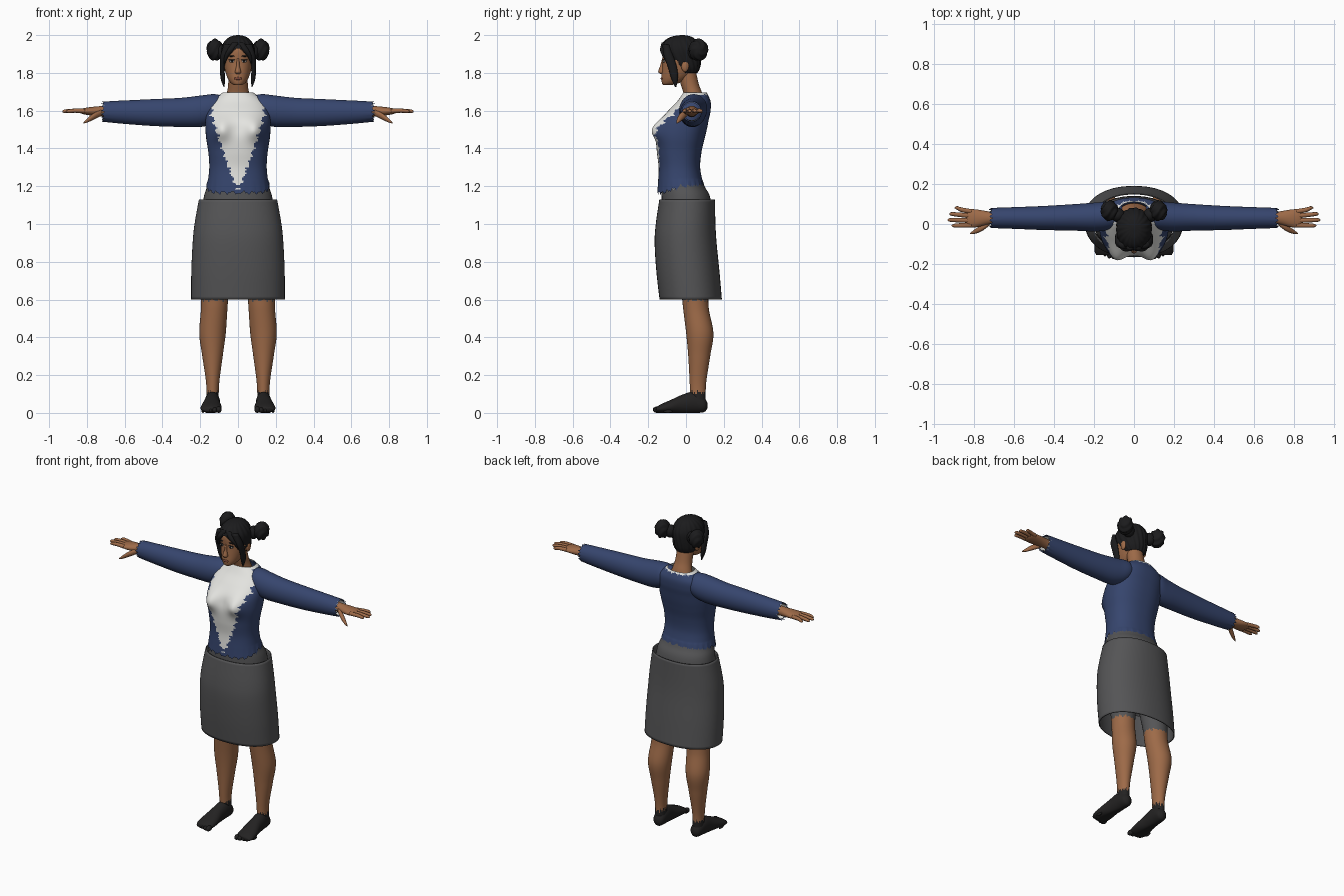
import bpy, bmesh, math
from mathutils import Vector

cube = bpy.data.objects.get("Cube")
if cube:
    bpy.data.objects.remove(cube, do_unlink=True)


def material(name, r, g, b):
    m = bpy.data.materials.new(name)
    m.use_nodes = True
    m.diffuse_color = (r, g, b, 1)
    shader = next(n for n in m.node_tree.nodes if n.type == 'BSDF_PRINCIPLED')
    shader.inputs["Base Color"].default_value = (r, g, b, 1)
    shader.inputs["Roughness"].default_value = 0.8
    return m


skin = material("brown skin", .34, .145, .065)
lips = material("dark lips", .2, .065, .04)
navy = material("navy cloth", .037, .06, .155)
white = material("white cloth", .78, .78, .75)
grey = material("grey cloth", .09, .09, .093)
black = material("black hair", .011, .011, .012)
shoe = material("black sock", .017, .016, .016)
eye_white = material("eye white", .5, .46, .42)


def spline(rows, steps):
    """Catmull-Rom through the section rows."""
    out = []
    for i in range(len(rows) - 1):
        p = [rows[max(i - 1, 0)], rows[i], rows[i + 1], rows[min(i + 2, len(rows) - 1)]]
        for k in range(steps):
            t = k / steps
            out.append([b + .5 * t * (c - a + t * (2 * a - 5 * b + 4 * c - d + t * (3 * (b - c) + d - a)))
                        for a, b, c, d in zip(*p)])
    return out + [list(rows[-1])]


def finish(name, bm, mats, paint=None):
    bmesh.ops.recalc_face_normals(bm, faces=bm.faces)
    for f in bm.faces:
        f.smooth = True
        if paint:
            f.material_index = paint(f.calc_center_median())
    mesh = bpy.data.meshes.new(name)
    bm.to_mesh(mesh)
    bm.free()
    for m in mats:
        mesh.materials.append(m)
    ob = bpy.data.objects.new(name, mesh)
    bpy.context.collection.objects.link(ob)
    return ob


def loft(name, rows, mats, axis='z', s=1, seg=32, steps=6, power=2, caps=True,
         paint=None, warp=None, keep=None):
    """Skin elliptical sections: (position, centre a, centre b, radius a, radius b)."""
    bm = bmesh.new()
    rings = []
    for t, ca, cb, ra, rb in spline(rows, steps):
        ring = []
        for i in range(seg):
            a = math.tau * i / seg
            u, v = (math.copysign(abs(w) ** (2 / power), w) for w in (math.cos(a), math.sin(a)))
            u, v = ca + abs(ra) * u, cb + abs(rb) * v
            co = Vector({'x': (t, u, v), 'y': (u, t, v), 'z': (u, v, t)}[axis])
            if warp:
                warp(co, a)
            co.x *= s
            ring.append(bm.verts.new(co))
        rings.append(ring)
    for lo, hi in zip(rings, rings[1:]):
        for i in range(seg):
            j = (i + 1) % seg
            bm.faces.new((lo[i], lo[j], hi[j], hi[i]))
    if caps:
        bm.faces.new(rings[0])
        bm.faces.new(rings[-1])
    if keep:
        gone = [f for f in bm.faces if not keep(f.calc_center_median())]
        bmesh.ops.delete(bm, geom=gone, context='FACES')
    return finish(name, bm, mats, paint)


def ball(name, centre, size, mat, warp=None):
    bm = bmesh.new()
    bmesh.ops.create_uvsphere(bm, u_segments=32, v_segments=18, radius=1)
    for v in bm.verts:
        if warp:
            v.co *= warp(v.co)
        v.co = Vector(a * b for a, b in zip(v.co, size)) + Vector(centre)
    return finish(name, bm, [mat])


def saw(t):
    """Irregular tear from 0 to 1."""
    return .6 * abs((t % 2) - 1) + .4 * abs((t * 2.3 % 2) - 1)


def clamp(t):
    return min(max(t, 0), 1)


# Torso: torn jacket over a white shirt front
def torso_warp(co, a):
    if co.y < 0:
        bump = ((abs(co.x) - .09) / .05) ** 2 + ((co.z - 1.5) / .055) ** 2
        co.y -= .042 * math.exp(-bump)
    k = clamp((1.24 - co.z) / .09)
    co.z += k * (.03 * saw(a * 7) + .035 * clamp((co.y + .12) / .1))


def torso_paint(c):
    if c.z > 1.678 + .012 * saw(c.x * 60):
        return 1
    width = .155 * clamp((c.z - 1.16) / .42) ** .8 - .03 * saw(c.z * 45)
    return int(c.y < .01 and abs(c.x) < width and c.z > 1.18)


loft("jacket", [(1.15, 0, -.028, .168, .124), (1.22, 0, -.03, .16, .118), (1.3, 0, -.035, .152, .11),
                (1.38, 0, -.036, .157, .118), (1.45, 0, -.03, .168, .128), (1.5, 0, -.02, .172, .13),
                (1.55, 0, -.007, .172, .127), (1.6, 0, .018, .166, .112), (1.65, 0, .042, .142, .088),
                (1.695, 0, .048, .083, .062)],
     [navy, white], seg=128, steps=9, power=2.3, caps=False, paint=torso_paint, warp=torso_warp)


def lining_warp(co, a):
    co.z += .02 * saw(a * 9 + 1) * clamp((1.22 - co.z) / .03)


loft("shirt_hem", [(1.18, 0, -.028, .159, .116), (1.26, 0, -.03, .152, .108)], [white],
     seg=96, power=2.3, caps=False, warp=lining_warp)

# Skirt and the hips inside it
loft("hips", [(.78, 0, .01, .19, .12), (.95, 0, .005, .2, .135), (1.13, 0, 0, .183, .13),
              (1.2, 0, -.015, .163, .113), (1.27, 0, -.03, .148, .1)], [grey], seg=48, power=2.2)
skirt = loft("skirt", [(.6, 0, .025, .248, .165), (.75, 0, .01, .247, .167), (.9, 0, -.002, .24, .164),
                       (1.0, 0, -.002, .23, .158), (1.13, 0, .006, .207, .147)],
             [grey], seg=64, power=2.2, caps=False)
solid = skirt.modifiers.new("thickness", 'SOLIDIFY')
solid.thickness, solid.offset = .006, -1

# Neck and head
loft("neck", [(1.63, 0, .05, .08, .055), (1.69, 0, .037, .06, .05), (1.74, 0, .02, .052, .048),
              (1.82, 0, 0, .05, .05)], [skin])
loft("head", [(1.735, 0, -.1, .018, .02), (1.745, 0, -.083, .036, .044), (1.77, 0, -.06, .054, .07),
              (1.81, 0, -.04, .068, .087), (1.86, 0, -.03, .076, .094), (1.92, 0, -.03, .077, .095),
              (1.96, 0, -.03, .058, .07), (1.98, 0, -.03, .02, .025)], [skin], seg=40, power=2.15)
loft("nose", [(1.875, 0, -.118, .007, .009), (1.84, 0, -.124, .008, .012), (1.806, 0, -.13, .016, .017),
              (1.794, 0, -.124, .01, .01)], [skin], seg=16)
ball("mouth", (0, -.126, 1.77), (.022, .008, .008), lips)

for s, side in ((1, "left"), (-1, "right")):
    ball(side + "_eye", (s * .031, -.115, 1.862), (.016, .008, .007), eye_white)
    ball(side + "_iris", (s * .031, -.12, 1.862), (.006, .005, .006), black)
    ball(side + "_lash", (s * .032, -.118, 1.869), (.019, .008, .003), black)
    ball(side + "_brow", (s * .033, -.117, 1.889), (.022, .008, .004), black)
    ball(side + "_ear", (s * .077, -.005, 1.835), (.012, .02, .03), skin)


# Hair: ridged cap with an open face, locks and two coiled buns
def hair_warp(co, a):
    swell = 1 + .025 * math.sin(18 * a + co.z * 40)
    co.x *= swell
    co.y = -.02 + (co.y + .02) * swell


loft("hair_cap", [(1.8, 0, .005, .06, .055), (1.83, 0, -.003, .077, .076), (1.88, 0, -.022, .087, .102),
                  (1.93, 0, -.028, .087, .106), (1.97, 0, -.028, .068, .084), (1.992, 0, -.024, .04, .05),
                  (2.0, 0, -.02, .008, .01)], [black], seg=96, steps=8, warp=hair_warp,
     keep=lambda c: c.y > -.04 or c.z > 1.935 - .9 * abs(c.x))
for s, side in ((1, "left"), (-1, "right")):
    loft(side + "_front_lock", [(1.95, .045, -.105, .03, .02), (1.89, .075, -.092, .018, .025),
                                (1.83, .083, -.072, .012, .024), (1.77, .08, -.06, .012, .018),
                                (1.725, .074, -.055, .002, .003)], [black], s=s, seg=16)
    loft(side + "_fringe", [(1.96, .012, -.115, .02, .014), (1.92, .04, -.125, .018, .012),
                            (1.885, .062, -.112, .011, .01), (1.85, .07, -.095, .003, .004)],
         [black], s=s, seg=16)
    ball(side + "_bun", (s * .122, .066, 1.922), (.043, .05, .056), black,
         lambda v: 1 + .07 * math.sin(5 * math.atan2(v.z, v.y) + 7 * v.x))
    ball(side + "_bun_root", (s * .08, .045, 1.91), (.035, .035, .04), black)

# Arms and hands
def cuff_warp(co, a):
    co.x -= .03 * saw(a * 5) * clamp((co.x - .66) / .06)


finger_ends = (("little", .895, .08, .062), ("ring", .922, .05, .04),
               ("middle", .93, .02, .017), ("index", .91, -.008, -.006))
for s, side in ((1, "left"), (-1, "right")):
    loft(side + "_sleeve", [(.06, .045, 1.625, .05, .045), (.12, .042, 1.612, .07, .075),
                            (.19, .035, 1.598, .072, .083), (.3, .033, 1.591, .066, .077),
                            (.45, .03, 1.59, .06, .071), (.6, .03, 1.592, .054, .062),
                            (.73, .03, 1.595, .05, .053)],
         [navy], 'x', s, seg=64, caps=False, warp=cuff_warp)
    loft(side + "_shirt_cuff", [(.6, .03, 1.594, .045, .05), (.728, .03, 1.595, .045, .046)],
         [white], 'x', s, seg=48, caps=False, warp=cuff_warp)
    loft(side + "_palm", [(.62, .03, 1.595, .03, .03), (.7, .03, 1.597, .03, .029),
                          (.74, .03, 1.597, .035, .026), (.79, .028, 1.597, .045, .021),
                          (.825, .028, 1.597, .044, .014), (.84, .028, 1.597, .03, .006)],
         [skin], 'x', s)
    for name, x, y, base in finger_ends:
        loft(f"{side}_{name}_finger", [(.81, base, 1.598, .012, .012), (.86, (base + y) / 2, 1.6, .0115, .011),
                                       (x - .012, y, 1.597, .009, .009), (x, y, 1.595, .002, .002)],
             [skin], 'x', s, seg=12)
    loft(side + "_thumb", [(.72, .005, 1.59, .012, .016), (.76, -.02, 1.572, .016, .018),
                           (.795, -.038, 1.55, .011, .012), (.818, -.048, 1.535, .003, .003)],
         [skin], 'x', s, seg=14)


# Legs in torn tights, with socked feet
def leg_paint(c):
    a = math.atan2(c.y - .06, abs(c.x) - .13)
    if c.z > .585 + .025 * saw(a * 4):
        return 1
    return 2 if c.z < .09 + .035 * saw(a * 5) else 0


def flat_sole(co, a):
    co.z = max(co.z, 0)


for s, side in ((1, "left"), (-1, "right")):
    loft(side + "_leg", [(.03, .135, .065, .033, .04), (.15, .134, .063, .034, .043),
                         (.3, .135, .07, .054, .058), (.42, .135, .073, .07, .072),
                         (.55, .126, .053, .07, .068), (.65, .122, .045, .074, .073),
                         (.9, .11, .02, .09, .1)],
         [skin, grey, shoe], s=s, seg=48, steps=14, paint=leg_paint)
    loft(side + "_foot", [(.113, .133, .04, .012, .015), (.095, .133, .042, .033, .038),
                          (.04, .135, .055, .04, .056), (-.02, .138, .046, .043, .05),
                          (-.08, .141, .033, .053, .036), (-.13, .143, .023, .055, .024),
                          (-.155, .143, .018, .045, .014)],
         [shoe], 'y', s, warp=flat_sole)
    for i in range(5):
        size = .017 - .0022 * i
        ball(f"{side}_toe_{i + 1}", (s * (.102 + .021 * i), -.152 + .007 * i * i / 2, size),
             (size * .85, .024, size), shoe)
